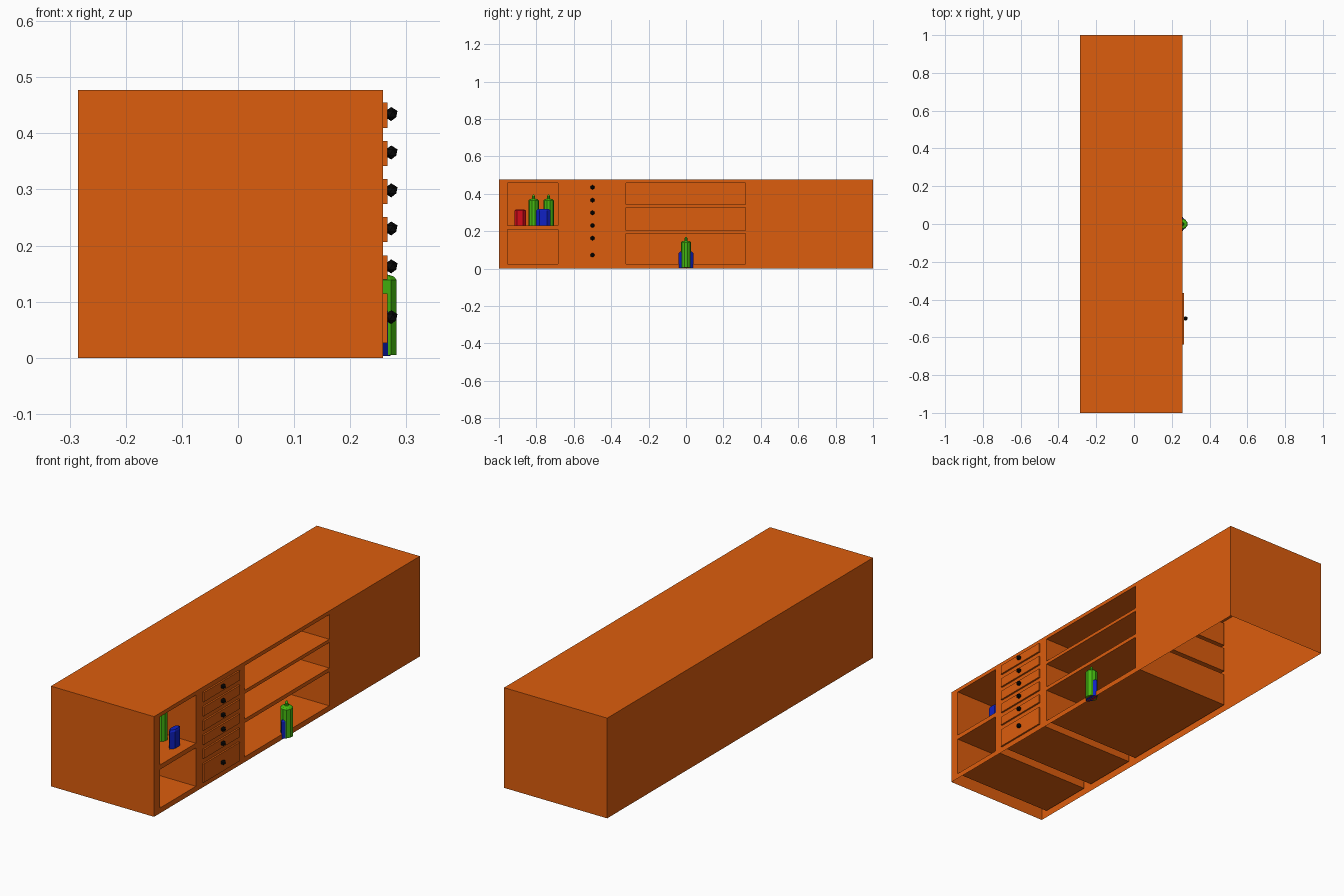
import bpy, bmesh, math

if "Cube" in bpy.data.objects:
    bpy.data.objects.remove(bpy.data.objects["Cube"])

X0, X1, H = -0.285, 0.258, 0.477
BACK = -0.275


def material(name, color):
    m = bpy.data.materials.new(name)
    m.diffuse_color = (*color, 1)
    m.use_nodes = True
    m.node_tree.nodes["Principled BSDF"].inputs["Base Color"].default_value = m.diffuse_color
    return m


ORANGE = material("orange_paint", (0.72, 0.11, 0.004))
BLACK = material("black_knob", (0.003, 0.003, 0.003))
GREEN = material("green_glass", (0.06, 0.5, 0.005))
BLUE = material("blue_jar", (0.005, 0.015, 0.55))
RED = material("red_jar", (0.65, 0.003, 0.01))


def finish(name, bm, mat):
    me = bpy.data.meshes.new(name)
    bm.to_mesh(me)
    bm.free()
    ob = bpy.data.objects.new(name, me)
    me.materials.append(mat)
    bpy.context.collection.objects.link(ob)
    return ob


def add_box(bm, lo, hi, skip=()):
    (a, b, c), (d, e, f) = lo, hi
    v = [bm.verts.new((x, y, z)) for x in (a, d) for y in (b, e) for z in (c, f)]
    sides = {"-x": (0, 1, 3, 2), "+x": (4, 6, 7, 5), "-y": (0, 4, 5, 1),
             "+y": (2, 3, 7, 6), "-z": (0, 2, 6, 4), "+z": (1, 5, 7, 3)}
    return [bm.faces.new([v[i] for i in ids]) for k, ids in sides.items() if k not in skip]


def front_quad(bm, y0, y1, z0, z1):
    bm.faces.new([bm.verts.new((X1, y, z)) for y, z in
                  ((y0, z0), (y1, z0), (y1, z1), (y0, z1))])


# Column layout: y range and z ranges of the openings
cubbies = (-0.955, -0.685, [(0.025, 0.208), (0.23, 0.459)])
drawers = (-0.637, -0.365, [(0.026, 0.115), (0.14, 0.182), (0.206, 0.251),
                            (0.274, 0.319), (0.342, 0.386), (0.41, 0.455)])
shelves = (-0.32, 0.318, [(0.025, 0.187), (0.205, 0.326), (0.342, 0.459)])

# Outer shell, open underneath, with a pierced front
bm = bmesh.new()
add_box(bm, (X0, -1, 0), (X1, 1, H), skip=("+x", "-z"))
y = -1
for y0, y1, holes in (cubbies, drawers, shelves):
    front_quad(bm, y, y0, 0, H)
    z = 0
    for z0, z1 in holes:
        front_quad(bm, y0, y1, z, z0)
        z = z1
    front_quad(bm, y0, y1, z, H)
    y = y1
front_quad(bm, y, 1, 0, H)
bmesh.ops.remove_doubles(bm, verts=bm.verts, dist=1e-5)
finish("cabinet_shell", bm, ORANGE)

# Open compartments set into the front
for name, (y0, y1, holes) in (("cubby", cubbies), ("shelf_bay", shelves)):
    for z0, z1 in holes:
        bm = bmesh.new()
        faces = add_box(bm, (BACK, y0, z0), (X1, y1, z1), skip=("+x",))
        bmesh.ops.reverse_faces(bm, faces=faces)
        finish(name, bm, ORANGE)

# Drawers and knobs
for z0, z1 in drawers[2]:
    bm = bmesh.new()
    add_box(bm, (BACK, drawers[0], z0), (0.266, drawers[1], z1))
    finish("drawer", bm, ORANGE)
    bm = bmesh.new()
    bmesh.ops.create_icosphere(bm, subdivisions=1, radius=0.0125)
    finish("drawer_knob", bm, BLACK).location = (0.273, -0.5, (z0 + z1) / 2 + 0.002)


def lathe(name, profile, sides, loc, mat, squash=1.0):
    """Stack of polygon rings (radius, height), capped at both ends."""
    bm = bmesh.new()
    rings = []
    for r, z in profile:
        rings.append([bm.verts.new((squash * r * math.cos(2 * math.pi * (i + .5) / sides),
                                    r * math.sin(2 * math.pi * (i + .5) / sides), z))
                      for i in range(sides)])
    for a, b in zip(rings, rings[1:]):
        for i in range(sides):
            j = (i + 1) % sides
            bm.faces.new((a[i], a[j], b[j], b[i]))
    bm.faces.new(rings[0][::-1])
    bm.faces.new(rings[-1])
    finish(name, bm, mat).location = loc


# Bottles and jars
BOTTLE = [(0.028, 0), (0.028, 0.134), (0.023, 0.14), (0.009, 0.144), (0.007, 0.158), (0.003, 0.165)]
for loc in ((0.256, 0, 0.005), (0.09, -0.815, 0.23), (0.11, -0.735, 0.23)):
    lathe("green_bottle", BOTTLE, 10, loc, GREEN)
for loc in ((0.256, 0, 0.003), (0.2, -0.7625, 0.23)):
    lathe("blue_jar", [(0.039, 0), (0.039, 0.08), (0.03, 0.088)], 6, loc, BLUE, 0.45)
for loc in ((0.256, 0.001, 0.003), (0.07, -0.887, 0.23)):
    lathe("red_jar", [(0.031, 0), (0.031, 0.08), (0.022, 0.086)], 6, loc, RED, 0.6)
